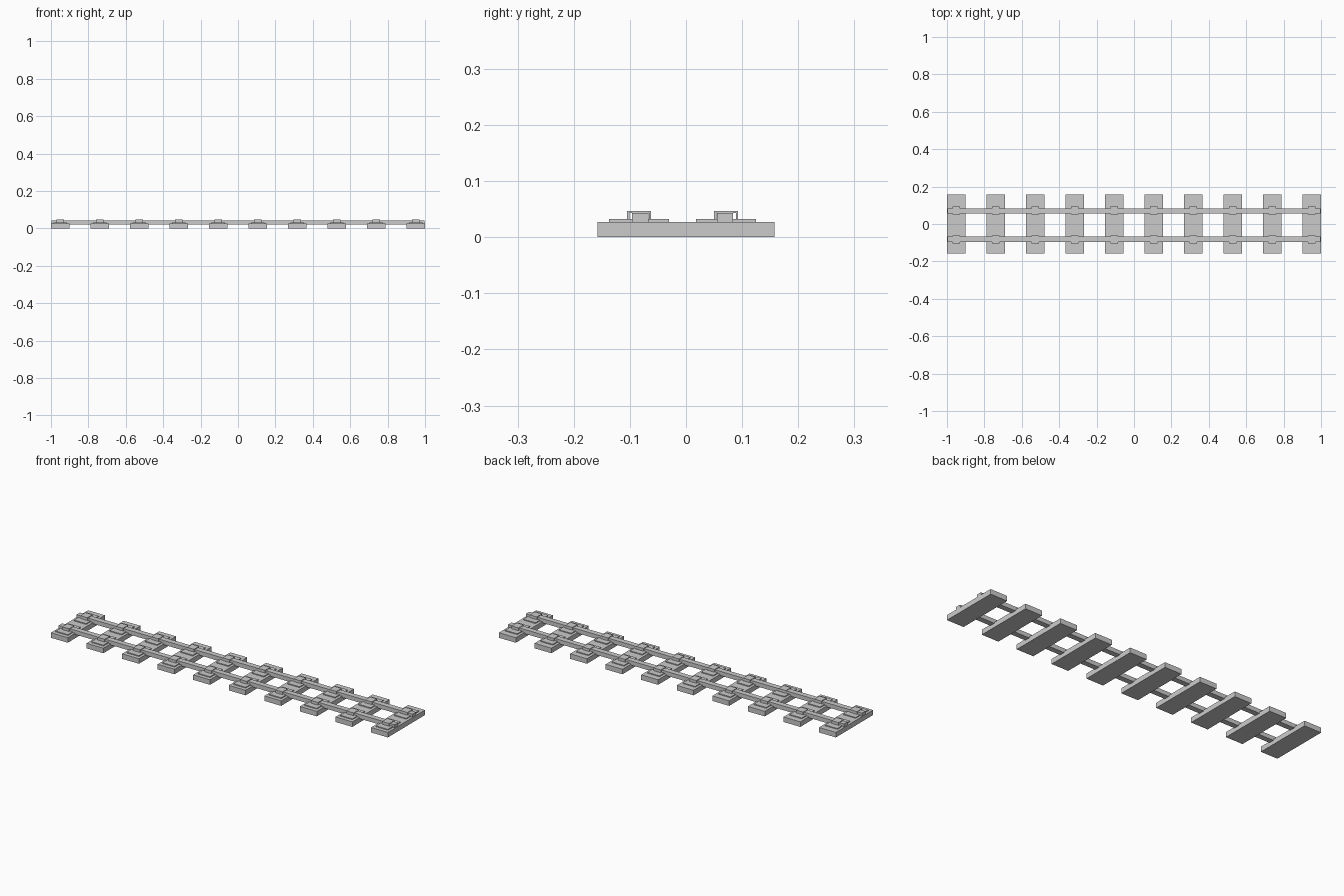
import bpy, bmesh

if "Cube" in bpy.data.objects:
    bpy.data.objects.remove(bpy.data.objects["Cube"])

RAIL_MID = -0.006      # the rails sit slightly off the sleeper centre
COUNT = 10


def mesh_object(name, bm):
    bmesh.ops.recalc_face_normals(bm, faces=bm.faces)
    me = bpy.data.meshes.new(name)
    bm.to_mesh(me)
    bm.free()
    ob = bpy.data.objects.new(name, me)
    bpy.context.collection.objects.link(ob)
    return ob


def extrude_x(name, profile, x0, x1):
    """Closed (y, z) profile extruded along x."""
    bm = bmesh.new()
    face = bm.faces.new([bm.verts.new((x0, y, z)) for y, z in profile])
    ext = bmesh.ops.extrude_face_region(bm, geom=[face])["geom"]
    verts = [g for g in ext if isinstance(g, bmesh.types.BMVert)]
    bmesh.ops.translate(bm, verts=verts, vec=(x1 - x0, 0, 0))
    return mesh_object(name, bm)


def rect(y0, y1, z0, z1):
    return [(y0, z0), (y1, z0), (y1, z1), (y0, z1)]


# Inverted-U strap wrapping over the rail
def strap(c):
    w, t, z0, z1 = 0.0215, 0.004, 0.031, 0.047
    return [(c - w, z0), (c - w, z1), (c + w, z1), (c + w, z0),
            (c + w - t, z0), (c + w - t, z1 - t),
            (c - w + t, z1 - t), (c - w + t, z0)]


# Rails
for side, label in ((-1, "front"), (1, "back")):
    c = RAIL_MID + side * 0.0755
    extrude_x(f"{label}_rail", rect(c - 0.0145, c + 0.0145, 0.021, 0.0435), -0.997, 0.997)

# Sleepers with base plates and straps
for i in range(COUNT):
    x = -0.95 + 1.9 * i / (COUNT - 1)
    extrude_x(f"sleeper_{i}", rect(-0.1575, 0.1575, 0, 0.027), x - 0.05, x + 0.05)
    for side, label in ((-1, "front"), (1, "back")):
        c = RAIL_MID + side * 0.0775
        extrude_x(f"{label}_base_plate_{i}", rect(c - 0.0535, c + 0.0535, 0.026, 0.032),
                  x - 0.036, x + 0.036)
        extrude_x(f"{label}_rail_strap_{i}", strap(c), x - 0.021, x + 0.021)
